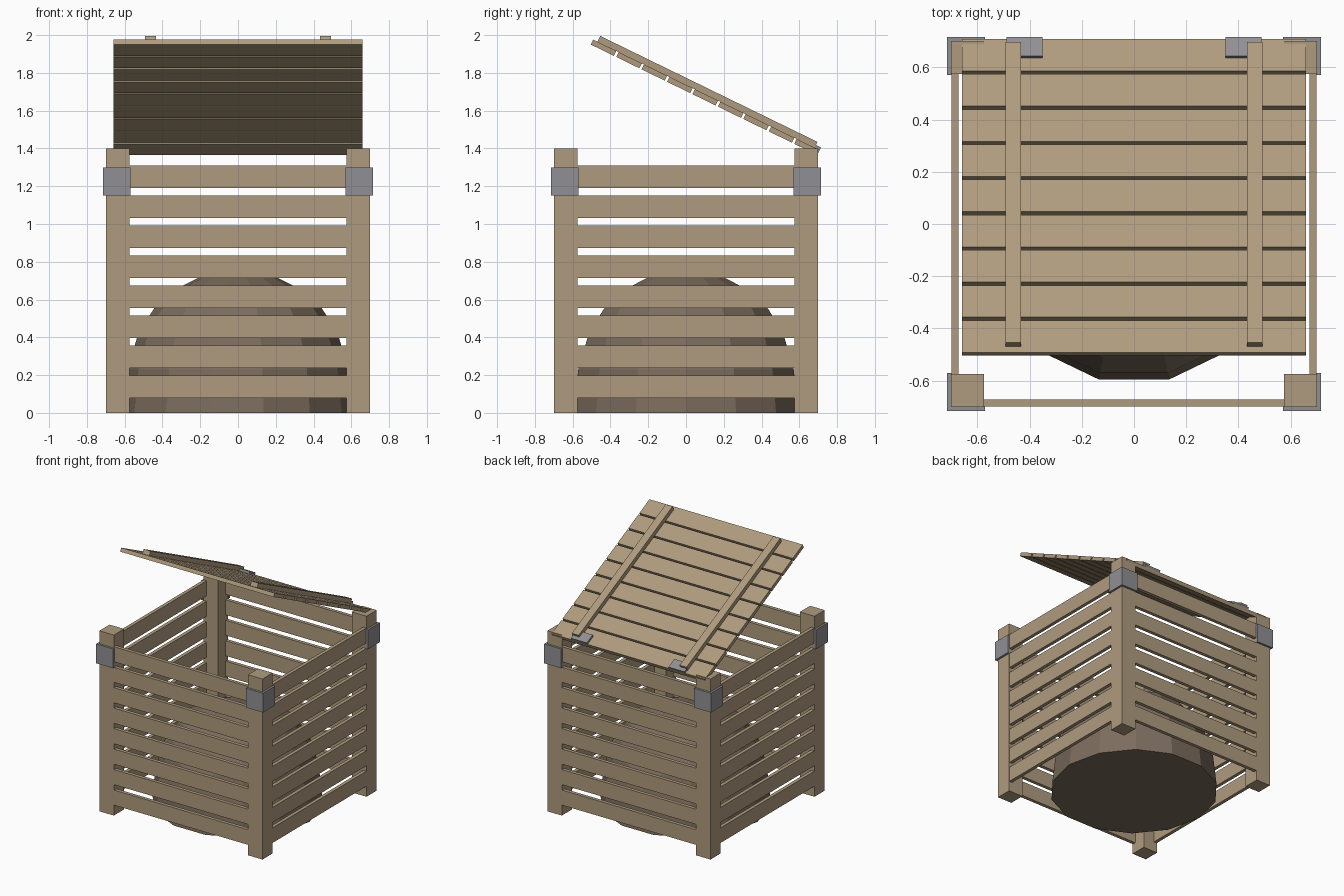
import bpy, bmesh, math
from mathutils import Matrix, Vector

if "Cube" in bpy.data.objects:
    bpy.data.objects.remove(bpy.data.objects["Cube"])


def material(name, rgb):
    m = bpy.data.materials.new(name)
    m.diffuse_color = (*rgb, 1)
    m.use_nodes = True
    m.node_tree.nodes["Principled BSDF"].inputs["Base Color"].default_value = m.diffuse_color
    return m


WOOD = material("wood", (0.43, 0.33, 0.21))
METAL = material("metal", (0.28, 0.28, 0.30))
SOIL = material("soil", (0.20, 0.15, 0.11))


def finish(name, bm, mat):
    bmesh.ops.recalc_face_normals(bm, faces=bm.faces)
    me = bpy.data.meshes.new(name)
    bm.to_mesh(me)
    bm.free()
    me.materials.append(mat)
    ob = bpy.data.objects.new(name, me)
    bpy.context.collection.objects.link(ob)
    return ob


def box(name, lo, hi, mat, frame=Matrix()):
    """Box between two corners, placed by a frame matrix."""
    lo, hi = Vector(lo), Vector(hi)
    bm = bmesh.new()
    bmesh.ops.create_cube(bm, size=1)
    size = Matrix.Diagonal((*(hi - lo), 1))
    bmesh.ops.transform(bm, matrix=frame @ Matrix.Translation((lo + hi) / 2) @ size,
                        verts=bm.verts)
    return finish(name, bm, mat)


# Four identical sides: corner post, slats and corner bracket
for k, side in enumerate(("front", "right", "back", "left")):
    rot = Matrix.Rotation(k * math.pi / 2, 4, 'Z')
    box(f"{side}_post", (-0.70, -0.70, 0), (-0.575, -0.575, 1.40), WOOD, rot)
    for i in range(8):
        z = 0.08 + i * 0.1588
        box(f"{side}_slat_{i + 1}", (-0.61, -0.698, z), (0.61, -0.671, z + 0.117), WOOD, rot)
    box(f"{side}_bracket_a", (-0.716, -0.716, 1.15), (-0.57, -0.699, 1.30), METAL, rot)
    box(f"{side}_bracket_b", (-0.716, -0.70, 1.15), (-0.699, -0.57, 1.30), METAL, rot)

# Open lid: local +y runs from the hinge edge to the free edge, z = 0 is the slat top
a = math.radians(26)
lid = Matrix(((-1, 0, 0, 0),
              (0, -math.cos(a), math.sin(a), 0.708),
              (0, math.sin(a), math.cos(a), 1.391),
              (0, 0, 0, 1)))
for i in range(9):
    s = i * 0.1498
    box(f"lid_slat_{i + 1}", (-0.658, s, -0.029), (0.658, s + 0.136, 0), WOOD, lid)
for sx, name in ((1, "left"), (-1, "right")):
    x0, x1 = sorted((sx * 0.433, sx * 0.492))
    box(f"lid_batten_{name}", (x0, 0.03, 0), (x1, 1.309, 0.034), WOOD, lid)
    x0, x1 = sorted((sx * 0.35, sx * 0.488))
    box(f"lid_hinge_{name}", (x0, 0, 0), (x1, 0.08, 0.016), METAL, lid)

# Faceted compost heap, 14 sides
profile = [(0.61, 0), (0.585, 0.23), (0.525, 0.43), (0.40, 0.62), (0.20, 0.72)]
N = 14
bm = bmesh.new()
rings = [[bm.verts.new((r * math.cos(2 * math.pi * j / N), r * math.sin(2 * math.pi * j / N), z))
          for j in range(N)] for r, z in profile]
bm.faces.new(rings[0][::-1])
for lower, upper in zip(rings, rings[1:]):
    for j in range(N):
        n = (j + 1) % N
        bm.faces.new((lower[j], lower[n], upper[n], upper[j]))
tip = bm.verts.new((0, 0, 0.76))
for j in range(N):
    bm.faces.new((rings[-1][j], rings[-1][(j + 1) % N], tip))
finish("compost_heap", bm, SOIL)
